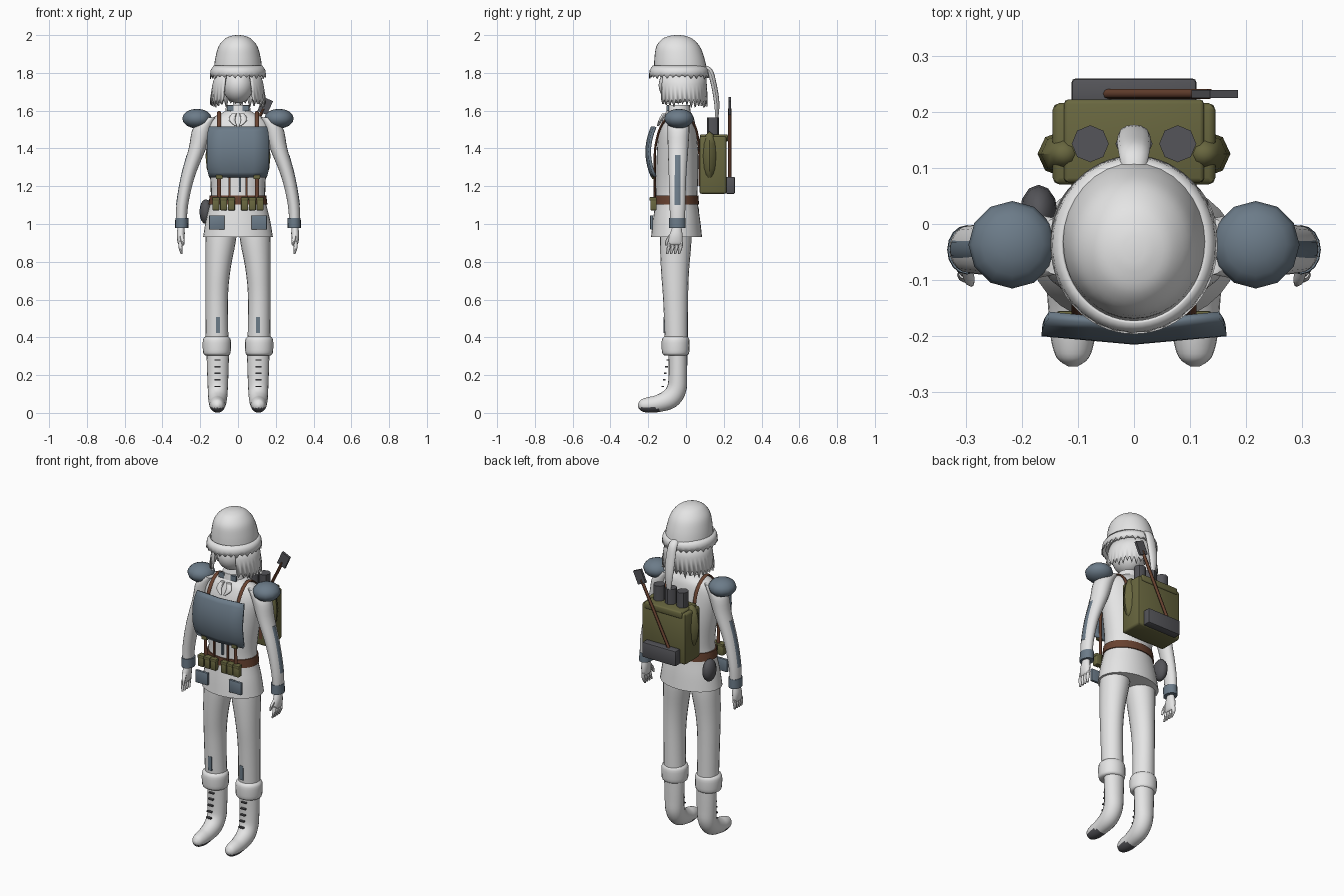
import bpy, bmesh, math, random
from mathutils import Vector, Matrix

random.seed(4)
if "Cube" in bpy.data.objects:
    bpy.data.objects.remove(bpy.data.objects["Cube"])


def material(name, *rgb):
    m = bpy.data.materials.new(name)
    m.use_nodes = True
    m.diffuse_color = (*rgb, 1)
    m.node_tree.nodes["Principled BSDF"].inputs["Base Color"].default_value = (*rgb, 1)
    return m


cloth = material("pale_grey", .78, .78, .78)
steel = material("steel_blue", .15, .2, .25)
olive = material("olive", .14, .135, .05)
brown = material("leather_brown", .14, .055, .03)
dark = material("dark_grey", .09, .09, .1)


def finish(name, bm, mat, smooth=True):
    bmesh.ops.recalc_face_normals(bm, faces=bm.faces)
    me = bpy.data.meshes.new(name)
    bm.to_mesh(me)
    bm.free()
    ob = bpy.data.objects.new(name, me)
    bpy.context.collection.objects.link(ob)
    me.materials.append(mat)
    if smooth:
        bpy.ops.object.select_all(action='DESELECT')
        ob.select_set(True)
        bpy.context.view_layer.objects.active = ob
        bpy.ops.object.shade_smooth_by_angle(angle=math.radians(45))
    return ob


def box(name, loc, size, mat, bevel=0, turn=0):
    bm = bmesh.new()
    bmesh.ops.create_cube(bm, size=1)
    bmesh.ops.scale(bm, vec=size, verts=bm.verts)
    if bevel:
        bmesh.ops.bevel(bm, geom=bm.edges[:], offset=bevel, segments=2, affect='EDGES', profile=.5)
    bmesh.ops.transform(bm, matrix=Matrix.Translation(loc) @ Matrix.Rotation(turn, 4, 'Y'), verts=bm.verts)
    return finish(name, bm, mat, bool(bevel))


def ball(name, loc, radii, mat, segs=12):
    bm = bmesh.new()
    bmesh.ops.create_uvsphere(bm, u_segments=segs, v_segments=max(6, segs * 2 // 3), radius=1)
    bmesh.ops.scale(bm, vec=radii, verts=bm.verts)
    bmesh.ops.translate(bm, vec=loc, verts=bm.verts)
    return finish(name, bm, mat)


def spline(pts, steps):
    out = []
    for i in range(len(pts) - 1):
        a, b, c, d = (pts[max(0, min(len(pts) - 1, i + k))] for k in (-1, 0, 1, 2))
        for j in range(steps):
            t = j / steps
            out.append([q + t / 2 * (r - p + t * (2 * p - 5 * q + 4 * r - s + t * (3 * (q - r) + s - p)))
                        for p, q, r, s in zip(a, b, c, d)])
    return out + [list(pts[-1])]


def sweep(name, pts, mat, segs=20, steps=4, flat=True, side=1):
    """Elliptic tube through points (x, y, z, half width, half depth)."""
    path = spline(pts, steps)
    bm = bmesh.new()
    rings = []
    for i, p in enumerate(path):
        ahead, behind = path[min(i + 1, len(path) - 1)], path[max(i - 1, 0)]
        tan = Vector((0, 0, 1)) if flat else (Vector(ahead[:3]) - Vector(behind[:3])).normalized()
        u = Vector((1, 0, 0))
        u = (u - tan * u.dot(tan)).normalized()
        v = tan.cross(u)
        ring = []
        for k in range(segs):
            a = math.tau * k / segs
            co = Vector(p[:3]) + u * (p[3] * math.cos(a)) + v * (p[4] * math.sin(a))
            co.x *= side
            ring.append(bm.verts.new(co))
        rings.append(ring)
    for r, q in zip(rings, rings[1:]):
        for k in range(segs):
            n = (k + 1) % segs
            bm.faces.new((r[k], r[n], q[n], q[k]))
    bm.faces.new(rings[0])
    bm.faces.new(rings[-1])
    return finish(name, bm, mat)


def ragged(name, rows, cy, gap, count, tip, mat, thick):
    """Curtain of rows (z, rx, ry) round the head with a torn lower hem and a front opening."""
    bm = bmesh.new()
    grid = []
    for j, (z, rx, ry) in enumerate(rows):
        line = []
        for k in range(count + 1):
            a = -math.pi / 2 + gap + (math.tau - 2 * gap) * k / count
            drop = (k % 2) * tip * random.uniform(.5, 1) if j == len(rows) - 1 else 0
            line.append(bm.verts.new((rx * math.cos(a), cy + ry * math.sin(a), z - drop)))
        grid.append(line)
    for r, q in zip(grid, grid[1:]):
        for k in range(count):
            bm.faces.new((r[k], r[k + 1], q[k + 1], q[k]))
    bmesh.ops.remove_doubles(bm, verts=bm.verts, dist=.001)
    ob = finish(name, bm, mat)
    mod = ob.modifiers.new("thickness", 'SOLIDIFY')
    mod.thickness = thick
    return ob


# Tunic, neck and belt
sweep("tunic", [(0, -.05, .93, .185, .135), (0, -.05, 1.02, .17, .125), (0, -.05, 1.13, .145, .11),
                (0, -.047, 1.22, .145, .11), (0, -.045, 1.36, .165, .11), (0, -.045, 1.48, .175, .1),
                (0, -.04, 1.55, .15, .085), (0, -.04, 1.585, .09, .07), (0, -.04, 1.6, .065, .06)], cloth, 32)
sweep("collar", [(0, -.04, 1.57, .072, .068), (0, -.04, 1.63, .062, .06)], cloth, steps=1)
sweep("belt", [(0, -.05, 1.103, .156, .119), (0, -.05, 1.15, .15, .115)], brown, 32, 1)

# Head, hair and helmet
ball("head", (0, -.045, 1.735), (.083, .1, .095), cloth, 24)
ragged("hair", [(1.81, .115, .125), (1.74, .135, .13), (1.665, .148, .135)], -.02, .58, 56, .05, cloth, .012)
sweep("helmet", [(0, -.03, 1.785, .132, .143), (0, -.03, 1.82, .128, .14), (0, -.035, 1.88, .12, .132),
                 (0, -.042, 1.94, .103, .115), (0, -.045, 1.98, .07, .08), (0, -.045, 1.996, .035, .04),
                 (0, -.045, 2, .008, .01)], cloth, 32)
ragged("helmet_trim", [(1.838, .13, .14), (1.815, .145, .155), (1.79, .149, .159)], -.037, 0, 60, .022, cloth, .006)
sweep("plume", [(0, .09, 1.83, .02, .012), (0, .125, 1.81, .027, .016), (0, .147, 1.74, .03, .015),
                (0, .163, 1.64, .026, .014), (0, .163, 1.55, .012, .007)], cloth, 12, flat=False)

# Chest plate, bowed in height and creased down the middle
bm = bmesh.new()
bmesh.ops.create_grid(bm, x_segments=4, y_segments=10, size=1)
for v in bm.verts:
    u, w = v.co.x, v.co.y
    v.co = (u * (.165 - .012 * w ** 4), -.215 + .015 * abs(u) + .03 * w * w, 1.382 + .135 * w)
plate = finish("chest_plate", bm, steel)
solid = plate.modifiers.new("thickness", 'SOLIDIFY')
solid.thickness = .015
solid.offset = -1 if plate.data.polygons[0].normal.y < 0 else 1
box("buckle_strip", (.01, -.163, 1.22), (.012, .01, .1), steel)

for side, label in ((1, "left_"), (-1, "right_")):
    # Legs and boots
    sweep(label + "leg", [(.085, -.055, 1, .085, .08), (.093, -.055, .9, .08, .083), (.107, -.058, .75, .066, .074),
                          (.113, -.055, .6, .06, .066), (.11, -.05, .34, .06, .06)], cloth, side=side)
    sweep(label + "boot_cuff", [(.112, -.055, .305, .062, .06), (.112, -.055, .32, .073, .072),
                                (.112, -.055, .385, .074, .073), (.112, -.055, .405, .06, .06)], cloth, side=side)
    boot = sweep(label + "boot", [(.107, -.043, .33, .06, .05), (.107, -.043, .2, .056, .049),
                                  (.107, -.05, .125, .053, .052), (.108, -.085, .075, .05, .053),
                                  (.109, -.15, .049, .044, .045), (.109, -.2, .042, .04, .041),
                                  (.109, -.238, .04, .029, .03), (.109, -.254, .04, .008, .008)],
                 cloth, flat=False, side=side)
    boot.data.materials.append(dark)
    for f in boot.data.polygons:
        f.material_index = int(f.center.z < .026 and f.center.y < -.14)
    for i in range(5):
        z = .28 - .035 * i
        box(label + "lace", (side * .108, -.097 - .18 * (.28 - z), z), (.032, .014, .007), dark)
    box(label + "knee_patch", (side * .105, -.113, .465), (.022, .01, .085), steel)

    # Arms
    arm = [(.14, -.04, 1.565, .03, .05), (.185, -.04, 1.51, .052, .058), (.215, -.042, 1.4, .046, .054),
           (.265, -.045, 1.25, .036, .046), (.295, -.045, 1.1, .031, .042), (.3, -.045, .99, .029, .038)]
    sweep(label + "arm", arm, cloth, side=side)
    sweep(label + "arm_guard", [(x + a - .008, y, z, .01, .02) for x, y, z, a, b in spline(arm, 4)[9:17]],
          steel, 10, 1, side=side)
    sweep(label + "wrist_band", [(.298, -.046, .978, .035, .044), (.297, -.046, 1.033, .035, .043)],
          steel, 16, 1, side=side)
    ball(label + "shoulder_pad", (side * .217, -.037, 1.558), (.078, .078, .052), steel)

    # Hands
    sweep(label + "palm", [(.301, -.048, .985, .018, .024), (.303, -.053, .94, .021, .036),
                           (.303, -.056, .9, .016, .038), (.302, -.056, .888, .008, .034)], cloth, 14, side=side)
    for i in range(4):
        y = -.088 + .021 * i
        sweep(label + "finger", [(.303, y, .905, .01, .01), (.305, y - .004, .875, .01, .01),
                                 (.299, y - .012, .842, .005, .006)], cloth, 8, side=side)
    sweep(label + "thumb", [(.3, -.075, .945, .011, .013), (.294, -.097, .915, .01, .011),
                            (.29, -.106, .885, .005, .006)], cloth, 8, side=side)

    # Harness, pouches and pockets
    sweep(label + "harness", [(.1, y, z, .011, .006) for y, z in
                              ((-.165, 1.13), (-.166, 1.3), (-.16, 1.42), (-.125, 1.53), (-.05, 1.592),
                               (.035, 1.54), (.068, 1.42), (.072, 1.2))], brown, 8, flat=False, side=side)
    box(label + "hanger", (side * .045, -.163, 1.2), (.01, .01, .12), brown)
    box(label + "harness_tab", (side * .1, -.175, 1.248), (.035, .012, .022), olive)
    for i in range(3):
        x = side * (.035 + .041 * i)
        box(label + "pouch", (x, -.172, 1.1), (.037, .034, .055), olive, .004)
        box(label + "pouch_flap", (x, -.174, 1.133), (.04, .038, .018), olive, .004)
    box(label + "skirt_pocket", (side * .112, -.182, 1.008), (.082, .016, .074), steel, .003)
    box(label + "collar_patch", (side * .04, -.096, 1.612), (.034, .012, .03), steel)
    sweep(label + "lapel", [(.02, -.115, 1.585, .014, .012), (.032, -.135, 1.55, .017, .01),
                            (.012, -.148, 1.52, .006, .006)], cloth, 8, side=side)
    ball(label + "pack_pocket", (side * .125, .125, 1.36), (.047, .042, .13), olive, 8)

# Backpack with roll, canisters and spade
box("backpack", (0, .143, 1.312), (.29, .145, .305), olive, .012)
box("pack_lid", (0, .148, 1.455), (.25, .148, .04), olive, .008)
box("bed_roll", (0, .235, 1.205), (.222, .048, .09), dark, .006)
for x in (-.078, 0, .078):
    sweep("canister", [(x, .143, 1.46, .033, .033), (x, .143, 1.565, .033, .033)], dark, 8, 1)
sweep("spade_handle", [(-.055, .232, 1.23, .009, .009), (.135, .232, 1.61, .009, .009)],
      brown, 8, 1, flat=False)
box("spade_blade", (.144, .232, 1.625), (.055, .014, .08), dark, turn=.42)

# Canteen
ball("canteen", (-.17, .02, 1.065), (.034, .05, .066), dark)
